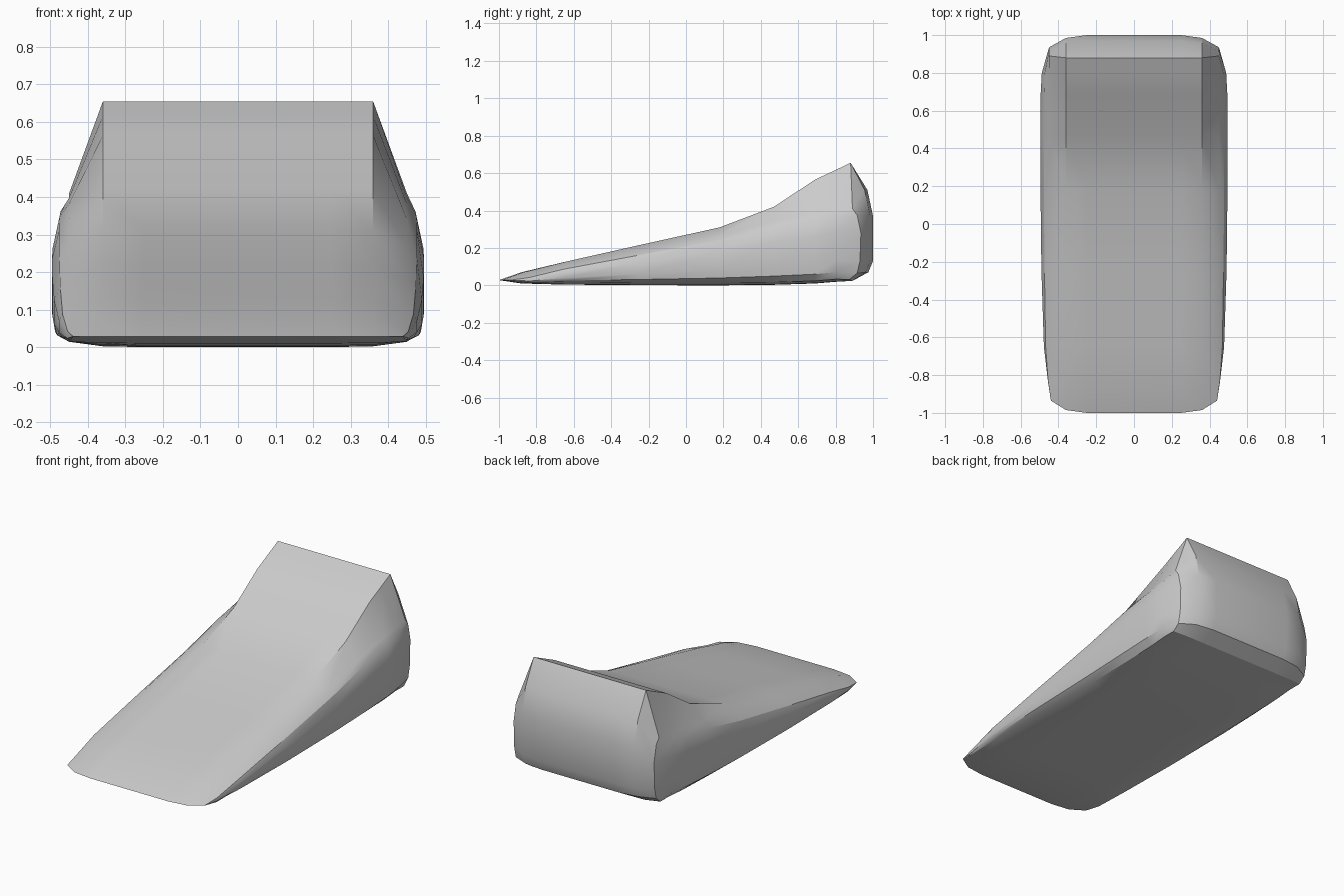
import bpy, bmesh, math

if "Cube" in bpy.data.objects:
    bpy.data.objects.remove(bpy.data.objects["Cube"])

# stations along the wedge: y, bottom z, half width, shoulder z, top z, shoulder x
STATIONS = [
    (-1.0, .028, .44, .030, .031, .44),
    (-.88, .010, .455, .045, .070, .445),
    (-.65, .004, .477, .095, .125, .45),
    (-.25, .001, .490, .178, .215, .45),
    (.18, 0, .495, .268, .310, .45),
    (.47, .003, .496, .342, .420, .45),
    (.69, .010, .494, .382, .565, .45),
]
FRACS = [0, .10, .28, .67, .90, 1]        # side levels between bottom and shoulder


def ring_half(y, zb, w, zs, zt, xs):
    nose = max(0, (-.65 - y) / .35)       # rounds the front corners in plan
    shift = {.25: 0, .36: .015 * nose, 1: .065 * nose}
    sx = [min(w, .45), w - .008, w, w, .5 * (w + xs) + .004, xs]
    if y == -1.0:
        sx = [xs] * 6
    lift = .014 * (1 - nose)
    pts = [(.25, y, zb), (.36, y + shift[.36], zb + .002 * (1 - nose))]
    base = zb + lift
    for i, f in enumerate(FRACS):
        pts.append((sx[i], y + shift[1], base + (zs - base) * f))
    pts += [(.36, y + shift[.36], zt), (.25, y, zt)]
    return pts


# rounded back: rows of (centre y, centre z, corner y, corner z)
BACK = [(.89, .024, .875, .032), (.975, .07, .915, .065), (1.0, .13, .93, .13),
        (1.0, .37, .935, .28), (.97, .51, .915, .375), (.88, .655, .89, .41)]


def back_row(cy, cz, ey, ez):
    dy = .015 if .03 < cz < .6 else 0
    half = [(.25, cy, cz), (.36, cy - dy, cz), (.45, ey, ez)]
    return [(-x, y, z) for x, y, z in reversed(half)] + half


bm = bmesh.new()


def grid(rows, closed):
    vs = [[bm.verts.new(p) for p in r] for r in rows]
    n = len(rows[0])
    for a, b in zip(vs, vs[1:]):
        for j in range(n if closed else n - 1):
            k = (j + 1) % n
            bm.faces.new((a[j], a[k], b[k], b[j]))


def full(half):
    return half + [(-x, y, z) for x, y, z in reversed(half)]


# body skin from nose to back edge
rows = [ring_half(*s) for s in STATIONS]
late = ring_half(.80, .019, .488, .398, .617, .45)
rows.append(late)
br = [back_row(*b) for b in BACK]
rows.append(br[0][3:5] + [r[5] for r in br] + [br[-1][4], br[-1][3]])
grid([full(r) for r in rows], True)

# back panel
grid(br, False)

bmesh.ops.remove_doubles(bm, verts=bm.verts, dist=.0035)
bmesh.ops.recalc_face_normals(bm, faces=bm.faces)
mesh = bpy.data.meshes.new("wedge_body")
bm.to_mesh(mesh)
bm.free()
body = bpy.data.objects.new("wedge_body", mesh)
bpy.context.collection.objects.link(body)
bpy.context.view_layer.objects.active = body
body.select_set(True)
bpy.ops.object.shade_smooth_by_angle(angle=math.radians(25))
